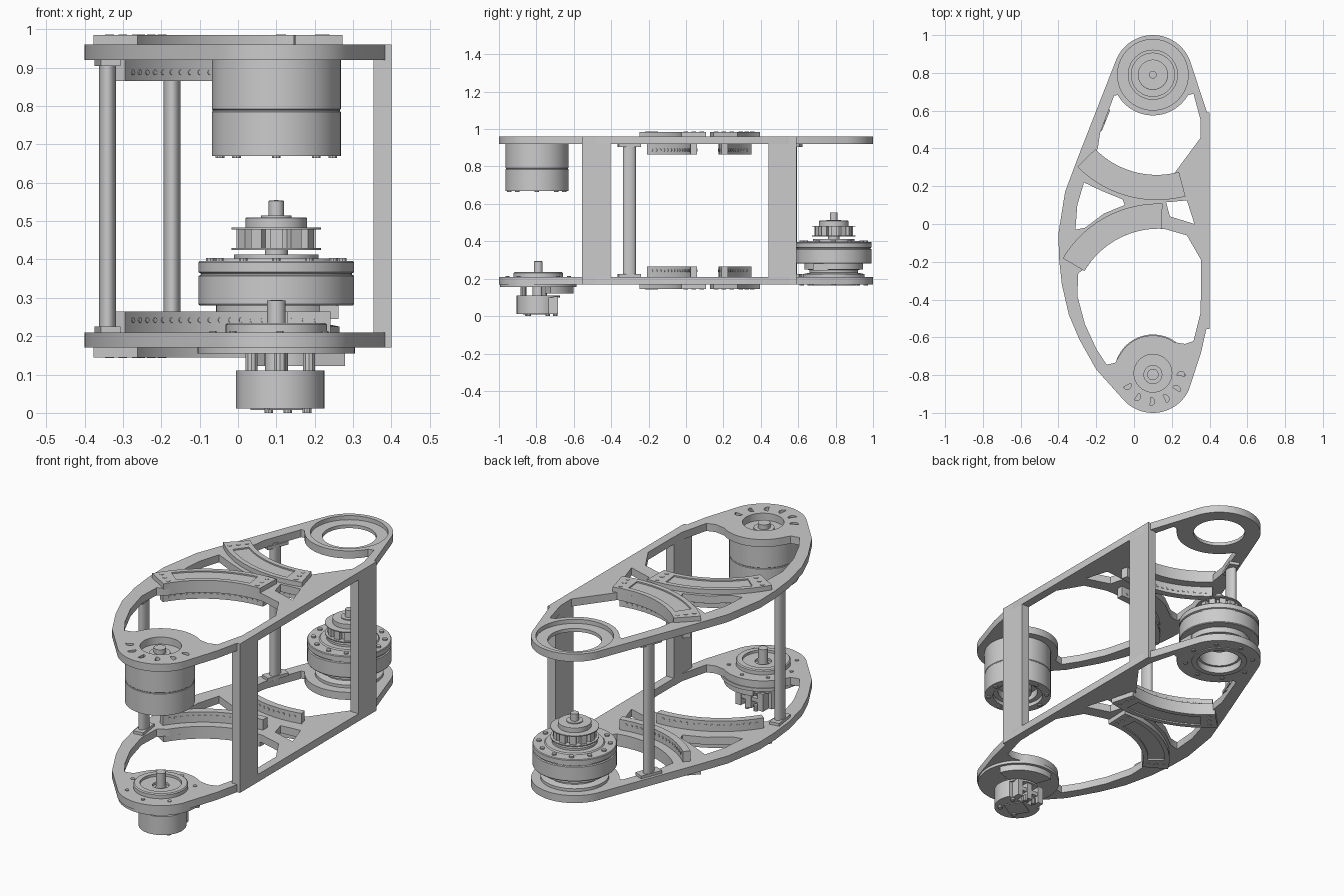
import bpy, bmesh, math
from mathutils import Matrix, Vector

if "Cube" in bpy.data.objects:
    bpy.data.objects.remove(bpy.data.objects["Cube"])

TOP, BOT = (0.1, 0.79), (0.1, -0.79)      # joint axes at the two ends


def arc(c, r, a0, a1, n=24):
    return [(c[0] + r * math.cos(math.radians(a0 + (a1 - a0) * i / n)),
             c[1] + r * math.sin(math.radians(a0 + (a1 - a0) * i / n))) for i in range(n + 1)]


def circle(c, r, n=64):
    return arc(c, r, 0, 360, n)[:-1]


def sector(c, r0, r1, a0, a1, n=28):
    return arc(c, r0, a0, a1, n) + arc(c, r1, a1, a0, n)


def flat(name, loops, z0, z1):
    """Extrude a filled 2D outline (later loops are holes) from z0 to z1."""
    z0, z1 = min(z0, z1), max(z0, z1)
    cu = bpy.data.curves.new(name, 'CURVE')
    cu.dimensions, cu.fill_mode, cu.extrude = '2D', 'BOTH', (z1 - z0) / 2
    for pts in loops:
        s = cu.splines.new('POLY')
        s.points.add(len(pts) - 1)
        for p, q in zip(s.points, pts):
            p.co = (q[0], q[1], 0, 1)
        s.use_cyclic_u = True
    tmp = bpy.data.objects.new(name + "_curve", cu)
    bpy.context.collection.objects.link(tmp)
    dg = bpy.context.evaluated_depsgraph_get()
    me = bpy.data.meshes.new_from_object(tmp.evaluated_get(dg))
    bpy.data.objects.remove(tmp)
    bm = bmesh.new()
    bm.from_mesh(me)
    bmesh.ops.translate(bm, verts=bm.verts, vec=(0, 0, (z0 + z1) / 2))
    return finish(name, bm)


def finish(name, bm):
    bmesh.ops.remove_doubles(bm, verts=bm.verts, dist=1e-5)
    bmesh.ops.recalc_face_normals(bm, faces=bm.faces)
    me = bpy.data.meshes.new(name)
    bm.to_mesh(me)
    bm.free()
    ob = bpy.data.objects.new(name, me)
    bpy.context.collection.objects.link(ob)
    return ob


def lathe(name, c, prof, n=64):
    """Revolve a closed (radius, z) profile about the vertical axis at c."""
    bm = bmesh.new()
    rings = [[bm.verts.new((x, y, z)) for x, y in circle(c, max(r, 1e-7), n)] for r, z in prof]
    for a, b in zip(rings, rings[1:] + rings[:1]):
        for i in range(n):
            j = (i + 1) % n
            bm.faces.new((a[i], a[j], b[j], b[i]))
    bmesh.ops.dissolve_degenerate(bm, dist=1e-6, edges=bm.edges)
    return finish(name, bm)


def box(name, x0, x1, y0, y1, z0, z1, rot=0):
    bm = bmesh.new()
    m = (Matrix.Translation(((x0 + x1) / 2, (y0 + y1) / 2, (z0 + z1) / 2))
         @ Matrix.Rotation(math.radians(rot), 4, 'Z') @ Matrix.Diagonal((x1 - x0, y1 - y0, z1 - z0, 1)))
    bmesh.ops.create_cube(bm, size=1, matrix=m)
    return finish(name, bm)


def pins(name, spots, r, z0, z1, n=10):
    """A group of small upright cylinders."""
    bm = bmesh.new()
    for x, y in spots:
        bmesh.ops.create_cone(bm, cap_ends=True, segments=n, radius1=r, radius2=r, depth=abs(z1 - z0),
                              matrix=Matrix.Translation((x, y, (z0 + z1) / 2)))
    return finish(name, bm)


# Curved rails: centre, start and end angle
A, B = (0.12, 0.715), (0.13, -0.48)
RAILS = {"rear": (A, -135.5, -75), "front": (B, 149.5, 88)}

# Frame plates
outline = (arc(TOP, 0.21, 20, 157, 40)
           + [(-.29, .37), (-.365, .17), (-.4, -.05), (-.397, -.18), (-.382, -.32), (-.345, -.48),
              (-.29, -.61), (-.2, -.77)]
           + arc(BOT, 0.21, 220, 335, 32) + [(.355, -.68), (.4, -.48), (.4, .55)])
rear_gap = ([(-.105, .68), (-.18, .48), (-.19, .41)] + arc(A, 0.455, -134, -78)
            + [(.355, .46), (.355, .54), (.315, .69)] + arc(TOP, 0.215, -30, -150))
front_gap = (arc(B, 0.455, 147, 86) + [(.28, -.06), (.355, -.19), (.355, -.46), (.315, -.62), (.27, -.635)]
             + arc(BOT, 0.2, 55, 150) + [(-.1, -.735), (-.145, -.745), (-.2, -.66), (-.26, -.53),
                                         (-.3, -.38), (-.295, -.26)])
left_gap = [(-.265, .22), (-.17, .175), (-.06, .13), (-.05, .1), (-.16, .055), (-.26, -.02), (-.31, -.03), (-.3, .1)]
right_gap = [(.17, .115), (.28, .125), (.32, 0), (.19, .04)]
gaps = [rear_gap, front_gap, left_gap, right_gap]
slots = []
for k in range(6):
    a = 205 + 30 * k
    x, y = arc(BOT, 0.15, a, a, 1)[0]
    slots.append(arc((x, y), 0.022, a, a + 180, 8))
flat("top_plate", [outline] + gaps + slots + [circle(TOP, .187), circle(BOT, .1)], .92, .96)
flat("bottom_plate", [outline] + gaps + [circle(TOP, .13)], .17, .21)
lathe("top_ring_lip", TOP, [(.13, .92), (.19, .92), (.19, .938), (.13, .938)])
pins("bottom_plate_screws", circle(TOP, .17, 8), .012, .165, .172)

# Curved rails on both plates; m mirrors heights about the middle
for level, m in (("top", lambda z: z), ("bottom", lambda z: 1.13 - z)):
    for key, (c, a0, a1) in RAILS.items():
        tag = f"{level}_{key}"
        s = 1 if a1 > a0 else -1
        i0, i1 = a0 + 9 * s, a1 - 9 * s
        full = sector(c, .455, .588, a0, a1)
        inner = sector(c, .48, .563, i0, i1)
        flat(tag + "_rail_base", [full], m(.955), m(.978))
        flat(tag + "_rail_rim", [full, inner], m(.978), m(.985))
        spots = [arc(c, r, a, a, 1)[0] for r in (.48, .522, .564) for a in (a0 + 4 * s, a1 - 4 * s)]
        pins(tag + "_rail_screws", spots, .012, m(.98), m(.987))
        # upright band with a row of studs on both faces
        flat(tag + "_band", [sector(c, .503, .54, a0 + 2 * s, a1 - 2 * s)], m(.865), m(.921))
        bm = bmesh.new()
        for k in range(16):
            t = math.radians(a0 + 6 * s + (a1 - a0 - 12 * s) * k / 15)
            mat = (Matrix.Translation((c[0] + .5215 * math.cos(t), c[1] + .5215 * math.sin(t), m(.888)))
                   @ Matrix.Rotation(t, 4, 'Z') @ Matrix.Rotation(math.pi / 2, 4, 'Y'))
            bmesh.ops.create_cone(bm, cap_ends=True, segments=8, radius1=.007, radius2=.007,
                                  depth=.043, matrix=mat)
        finish(tag + "_band_studs", bm)

# Side posts and oval rods with pads
box("front_post", .353, .4, -.555, -.405, .17, .96)
box("rear_post", .353, .4, .44, .59, .17, .96)
for key, x, y, rot in (("front", -.34, -.303, 8), ("rear", -.172, .558, -22)):
    rod = [(x + .022 * math.cos(t * math.pi / 16), y + .035 * math.sin(t * math.pi / 16)) for t in range(32)]
    flat(key + "_rod", [rod], .2, .93)
    for lvl, z in (("lower", .208), ("upper", .905)):
        box(f"{key}_{lvl}_rod_pad", x - .026, x + .026, y - .06, y + .06, z, z + .017, rot)

# Upper motor hanging from the top plate
M = (0.1, -0.797)
lathe("upper_motor", M, [(0, .922), (.168, .922), (.168, .792), (.166, .79), (.166, .787), (.168, .785),
                         (.168, .67), (.125, .67), (.125, .69), (.1, .69), (.1, .73), (0, .73)])
lathe("upper_motor_hub", M, [(.045, .73), (.07, .73), (.07, .685), (.045, .685)], 40)
lathe("upper_motor_collar", M, [(0, .92), (.05, .92), (.05, .93), (.03, .93), (.03, .955), (0, .955)], 32)
pins("upper_motor_screws", circle(M, .147, 8), .012, .664, .672)

# Lower bearing, flange and shaft
lathe("lower_flange", BOT, [(0, .155), (.205, .155), (.205, .172), (0, .172)])
lathe("bearing_cap", BOT, [(.04, .205), (.132, .205), (.132, .23), (.127, .235), (.1, .235), (.1, .222), (.04, .222)])
lathe("lower_shaft", BOT, [(0, .1), (.03, .1), (.03, .205), (.024, .215), (.024, .293), (0, .295)], 32)
pins("flange_screws", arc(BOT, .165, 40, 320, 6), .01, .205, .214)

# Lower drive: rounded body cut flat at the back with an open frame
D = (0.11, -0.79)
flat("lower_drive_body", [arc(D, .115, 150, 390, 48)], .012, .11)
flat("lower_drive_top", [circle(D, .115)], .1, .11)
for k, x in enumerate((.04, .11, .17)):
    box(f"drive_frame_{k}", x - .012, x + .02, -.74, -.685, .012, .105)
box("drive_frame_bar", .03, .19, -.715, -.69, .05, .07)
box("drive_cover", .05, .16, -.85, -.75, .008, .02, 30)
pins("drive_feet", [(.08, -.85), (.08, -.7), (.18, -.74), (.18, -.84), (.13, -.7)], .012, 0, .03)
pins("drive_standoffs", [(.185, -.76), (.035, -.76), (.11, -.87)], .016, .105, .16)
flat("drive_bracket", [sector(BOT, .09, .19, 20, 110, 16)], .122, .157)

# Rear actuator stack on the bottom plate
lathe("actuator_base", TOP, [(.1, .2), (.165, .2), (.165, .225), (.13, .232), (.13, .247), (.157, .25),
                             (.157, .287), (.1, .287)])
lathe("actuator_body", TOP, [(0, .28), (.2, .28), (.203, .284), (.203, .357), (.197, .36), (.197, .364),
                             (.203, .367), (.203, .392), (.2, .396), (.145, .396), (.14, .402), (.11, .402),
                             (.11, .413), (.03, .413), (.03, .427), (0, .427)], 72)
pins("actuator_bolts", circle(TOP, .172, 12), .012, .39, .404)
box("actuator_connector", .17, .262, .68, .76, .245, .285)
lathe("pulley_core", TOP, [(0, .425), (.117, .425), (.117, .43), (.085, .43), (.085, .478), (.117, .478),
                           (.117, .483), (.08, .483), (.08, .508), (.077, .51), (.04, .51), (.04, .515),
                           (.02, .515), (.02, .553), (0, .555)])
for k in range(12):
    a = math.radians(30 * k)
    p = Vector((.092 * math.cos(a) + TOP[0], .092 * math.sin(a) + TOP[1]))
    box(f"pulley_rib_{k}", p.x - .012, p.x + .012, p.y - .016, p.y + .016, .43, .478, 30 * k)
lathe("underside_seat", TOP, [(.112, .165), (.14, .165), (.14, .2), (.112, .2)])
lathe("underside_hub", TOP, [(.025, .255), (.06, .255), (.06, .285), (.025, .285)], 32)

# Smooth the round faces, keep edges sharp
for ob in bpy.context.scene.objects:
    ob.select_set(True)
    bpy.context.view_layer.objects.active = ob
bpy.ops.object.shade_smooth_by_angle(angle=math.radians(30))
